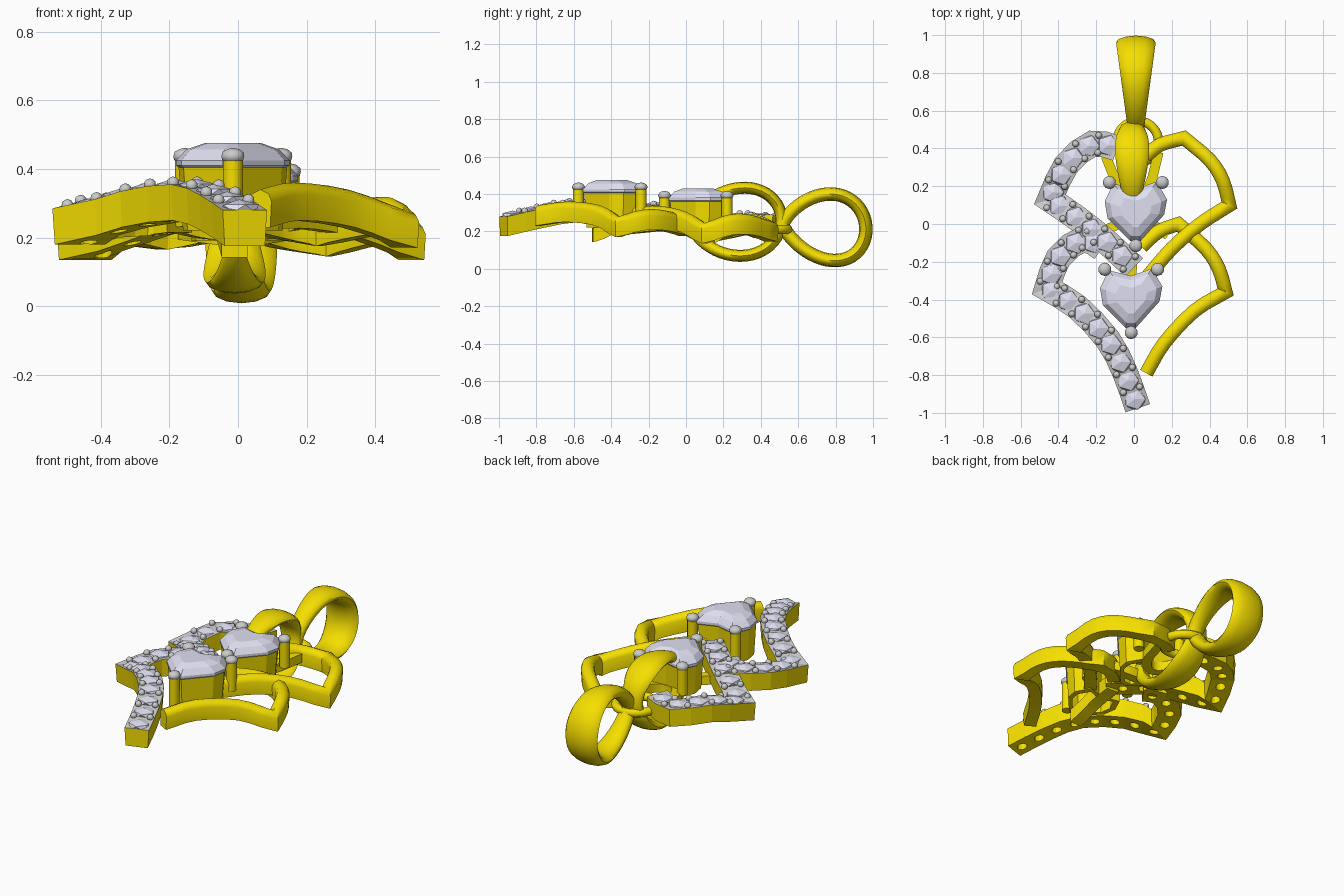
import bpy, bmesh, math
from mathutils import Vector, Matrix

if "Cube" in bpy.data.objects:
    bpy.data.objects.remove(bpy.data.objects["Cube"])


def material(name, col):
    m = bpy.data.materials.new(name)
    m.diffuse_color = col
    m.use_nodes = True
    m.node_tree.nodes["Principled BSDF"].inputs["Base Color"].default_value = m.diffuse_color
    return m


GOLD = material("gold", (0.92, 0.74, 0.0, 1))
WHITE = material("white_metal", (0.55, 0.55, 0.53, 1))
GEM = material("gem", (0.74, 0.74, 0.88, 1))


def finish(bm, name, mats, smooth=None):
    bmesh.ops.recalc_face_normals(bm, faces=bm.faces)
    me = bpy.data.meshes.new(name)
    bm.to_mesh(me)
    bm.free()
    for m in mats:
        me.materials.append(m)
    ob = bpy.data.objects.new(name, me)
    bpy.context.collection.objects.link(ob)
    bpy.ops.object.select_all(action='DESELECT')
    bpy.context.view_layer.objects.active = ob
    ob.select_set(True)
    if smooth:
        bpy.ops.object.shade_smooth_by_angle(angle=math.radians(smooth))
    return ob


def skin(bm, rings, closed=False):
    """Bridge equal-length vertex rings, capping the ends if open."""
    vs = [[bm.verts.new(p) for p in r] for r in rings]
    n = len(vs[0])
    for i in range(len(vs) if closed else len(vs) - 1):
        a, b = vs[i], vs[(i + 1) % len(vs)]
        for j in range(n):
            k = (j + 1) % n
            bm.faces.new((a[j], a[k], b[k], b[j]))
    if not closed:
        bm.faces.new(vs[0])
        bm.faces.new(vs[-1])


def curve(pts, steps):
    """Catmull-Rom samples through the points."""
    p = [Vector(q) for q in pts]
    p = [2 * p[0] - p[1]] + p + [2 * p[-1] - p[-2]]
    out = []
    for i in range(1, len(p) - 2):
        a, b, c, d = p[i - 1:i + 3]
        for s in range(steps):
            t = s / steps
            out.append(0.5 * (2 * b + (c - a) * t + (2 * a - 5 * b + 4 * c - d) * t * t
                              + (3 * b - a - 3 * c + d) * t ** 3))
    return out + [p[-2]]


def sweep(path, profile):
    """Rings of a (sideways, up) profile along a path, mitred in plan."""
    rings = []
    for i, p in enumerate(path):
        d0 = (p - path[max(i - 1, 0)]).xy
        d1 = (path[min(i + 1, len(path) - 1)] - p).xy
        d0, d1 = (d0 if d0.length else d1).normalized(), (d1 if d1.length else d0).normalized()
        t = (d0 + d1).normalized()
        m = min(1 / max(t.dot(d1), 0.3), 1.6)
        side = Vector((-t.y, t.x, 0)) * m
        rings.append([p + side * u + Vector((0, 0, v)) for u, v in profile])
    return rings


def ball(bm, at, r, sub=2, squash=1.0):
    bmesh.ops.create_icosphere(bm, subdivisions=sub, radius=r,
                               matrix=Matrix.Translation(at) @ Matrix.Diagonal((1, 1, squash, 1)))


def rod(bm, x, y, z0, z1, r, n=12):
    bmesh.ops.create_cone(bm, cap_ends=True, segments=n, radius1=r, radius2=r, depth=z1 - z0,
                          matrix=Matrix.Translation((x, y, (z0 + z1) / 2)))


# Stone-set petals on the left (two curves meeting at a sharp corner)
def pave_petal(name, arm_a, arm_b):
    path = curve(arm_a, 2)[:-1] + curve(arm_b, 2)
    bm = bmesh.new()
    skin(bm, sweep(path, [(-.062, -.055), (-.068, .05), (.068, .05), (.062, -.055)]))
    bmesh.ops.recalc_face_normals(bm, faces=bm.faces)
    for f in bm.faces:
        if f.normal.z > 0.6:
            f.material_index = 1
    band = finish(bm, name + "_band", [GOLD, WHITE])
    # evenly spaced gems, edge beads and drilled holes
    gems, beads, holes = bmesh.new(), bmesh.new(), bmesh.new()
    step, travelled, nxt, k = 0.054, 0.0, 0.05, 0
    for a, b in zip(path, path[1:]):
        d = b - a
        while nxt <= travelled + d.length:
            p = a + d * ((nxt - travelled) / d.length)
            side = Vector((-d.y, d.x, 0)).normalized()
            if k % 2 == 0:
                ball(gems, p + Vector((0, 0, .043)), .064, 1, .42)
                rod(holes, p.x, p.y, p.z - .2, p.z + .2, .026)
            else:
                for s in (-1, 1):
                    ball(beads, p + side * (.046 * s) + Vector((0, 0, .056)), .018)
            nxt += step
            k += 1
        travelled += d.length
    cutter = finish(holes, name + "_holes", [GOLD])
    mod = band.modifiers.new("holes", 'BOOLEAN')
    mod.operation, mod.solver, mod.object = 'DIFFERENCE', 'EXACT', cutter
    bpy.context.view_layer.objects.active = band
    bpy.ops.object.modifier_apply(modifier=mod.name)
    bpy.data.objects.remove(cutter)
    finish(gems, name + "_gems", [GEM])
    finish(beads, name + "_beads", [WHITE], 60)


pave_petal("upper_left_petal",
           [(-.09, .40, .24), (-.22, .425, .22), (-.36, .31, .24), (-.445, .13, .19)],
           [(-.445, .13, .19), (-.3, .03, .24), (-.15, -.09, .285), (0, -.23, .29)])
pave_petal("lower_left_petal",
           [(-.17, -.13, .27), (-.27, -.08, .26), (-.40, -.18, .255), (-.46, -.34, .235)],
           [(-.46, -.34, .235), (-.3, -.44, .285), (-.14, -.61, .305), (-.05, -.78, .275), (.02, -.975, .23)])


# Plain rounded petals on the right
def plain_petal(name, *arms):
    path = []
    for arm in arms:
        path = path[:-1] + curve(arm, 3)
    bm = bmesh.new()
    skin(bm, sweep(path, [(-.033, -.055), (-.037, .02), (-.028, .042), (0, .055),
                          (.028, .042), (.037, .02), (.033, -.055)]))
    finish(bm, name, [GOLD], 50)


plain_petal("upper_right_petal",
            [(.06, .36, .24), (.14, .42, .22), (.265, .455, .20)],
            [(.265, .455, .20), (.40, .34, .235), (.47, .23, .235), (.505, .10, .19)],
            [(.505, .10, .19), (.35, 0, .25), (.2, -.13, .28), (.07, -.28, .28)])
plain_petal("lower_right_petal",
            [(.04, -.12, .27), (.13, -.04, .25), (.235, 0, .23)],
            [(.235, 0, .23), (.38, -.13, .26), (.45, -.24, .26), (.485, -.36, .225)],
            [(.485, -.36, .225), (.32, -.46, .285), (.16, -.63, .305), (.065, -.79, .285)])


# Heart stones, their hollow seats and three prongs each
HEART = [(-.165, .06), (-.12, .155), (0, .125), (.11, .165), (.165, .07),
         (.15, -.01), (.025, -.15), (-.03, -.15), (-.15, -.03)]


def heart_setting(name, cx, cy, girdle, floor):
    def ring(s, z):
        return [Vector((cx + x * s, cy + y * s, z)) for x, y in HEART]
    bm = bmesh.new()
    skin(bm, [ring(.05, girdle - .11), ring(.65, girdle - .05), ring(1, girdle - .005),
              ring(1, girdle + .01), ring(.82, girdle + .042), ring(.5, girdle + .06)])
    finish(bm, name + "_stone", [GEM])
    bm = bmesh.new()
    skin(bm, [ring(.88, floor), ring(.96, girdle - .005), ring(.78, girdle - .005), ring(.7, floor)], True)
    finish(bm, name + "_seat", [GOLD], 25)
    posts, tips = bmesh.new(), bmesh.new()
    for x, y in ((-.14, .16), (.14, .16), (0, -.175)):
        rod(posts, cx + x, cy + y, floor + .04, girdle + .015, .029)
        ball(tips, (cx + x, cy + y, girdle + .022), .035, 2, .7)
    finish(posts, name + "_prongs", [GOLD], 40)
    finish(tips, name + "_prong_tips", [WHITE], 60)


heart_setting("upper_heart", .01, .06, .37, .19)
heart_setting("lower_heart", -.015, -.40, .415, .22)


# Back bars joining the seats to the petals
def bar(name, pts, r=.026):
    bm = bmesh.new()
    skin(bm, sweep(curve(pts, 3), [(-r, -r), (-r, r), (r, r), (r, -r)]))
    finish(bm, name, [GOLD], 40)


bar("lower_back_bar", [(-.01, -.50, .18), (-.015, -.44, .20), (-.03, -.34, .25), (-.02, -.2, .26)], .038)
bar("upper_cross_bar", [(-.15, .36, .22), (-.08, .2, .21), (0, .15, .20), (.08, .2, .21), (.13, .38, .22)])
bar("middle_cross_bar", [(-.22, -.08, .25), (-.08, 0, .22), (.08, 0, .22), (.18, -.06, .25)])


# Bail loops: flattened oval section swept round a teardrop in the side plane
def bail(name, cx, cy, cz, ry, rz, tip, power, width, thick):
    rings, n, m = [], 48, 12

    def centre(a):
        u = max((1 + math.cos(a)) / 2, 0)
        return Vector((cx, cy + ry * math.cos(a), cz + rz * math.sin(a) * u ** power + tip * (1 - u)))
    for i in range(n):
        a = 2 * math.pi * (i + .5) / n
        t = (centre(a + .01) - centre(a - .01)).normalized()
        out = Vector((0, t.z, -t.y))
        w = width((1 + math.cos(a)) / 2)
        rings.append([centre(a) + Vector((w * math.cos(b), 0, 0)) + out * (thick * math.sin(b))
                      for b in (2 * math.pi * j / m for j in range(m))])
    bm = bmesh.new()
    skin(bm, rings, True)
    finish(bm, name, [GOLD], 60)


bail("chain_bail", .01, .74, .212, .222, .206, .025, .25, lambda u: .045 + .06 * u, .036)
bail("inner_bail", -.01, .27, .26, .24, .20, -.02, .15,
     lambda u: .01 + .108 * u ** .7 * (1 - .5 * u ** 6), .032)

# Flat jump ring linking the two bails
rings = []
for i in range(32):
    a = 2 * math.pi * i / 32
    rings.append([Vector((.02 + (.11 + .025 * math.cos(b)) * math.cos(a),
                          .435 + (.11 + .025 * math.cos(b)) * math.sin(a), .21 + .025 * math.sin(b)))
                  for b in (2 * math.pi * j / 10 for j in range(10))])
bm = bmesh.new()
skin(bm, rings, True)
finish(bm, "jump_ring", [GOLD], 60)
